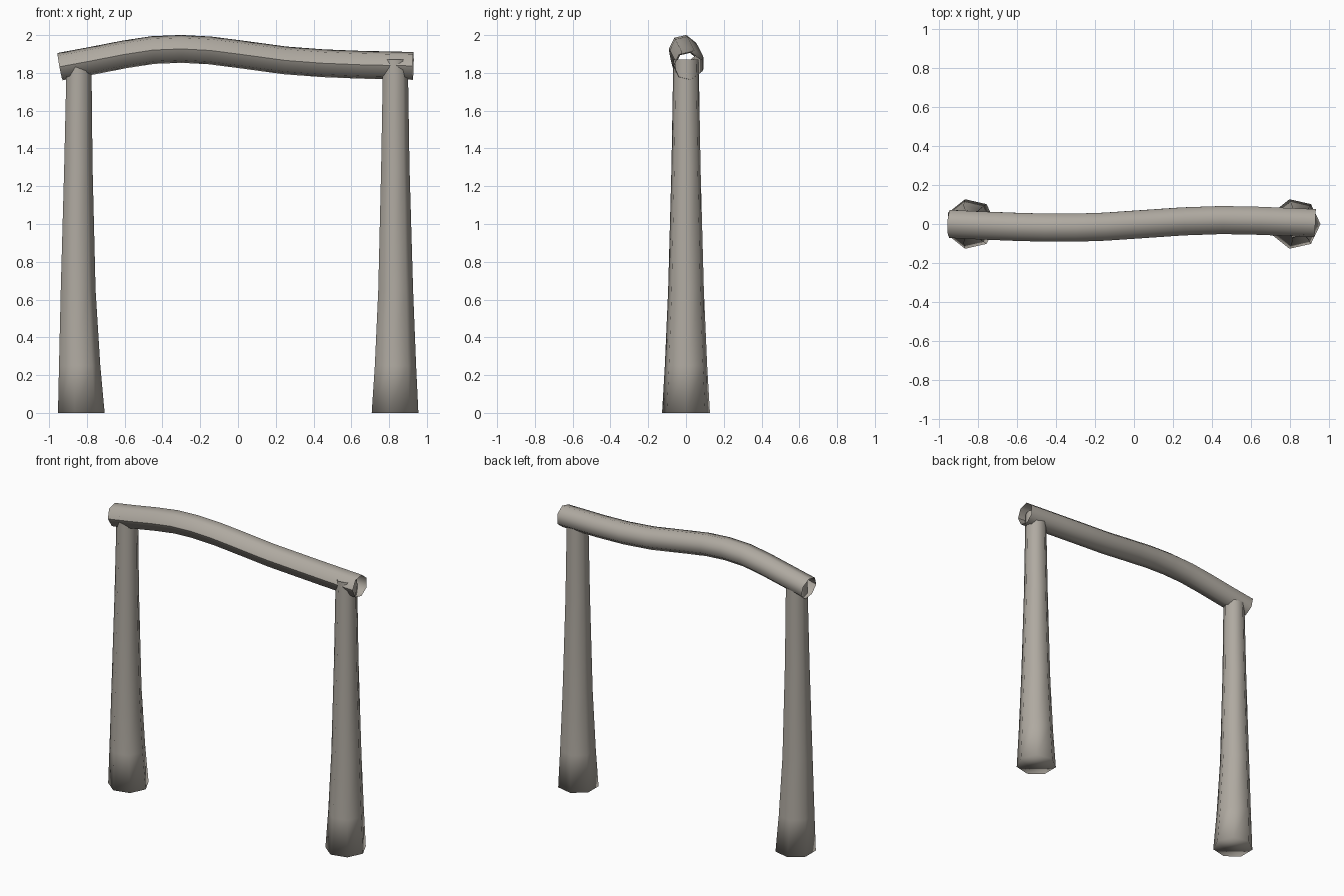
import bpy, bmesh, math
from mathutils import Vector

if "Cube" in bpy.data.objects:
    bpy.data.objects.remove(bpy.data.objects["Cube"])

SIDES = 7

# Weathered grey-brown wood
wood = bpy.data.materials.new("wood")
wood.diffuse_color = (0.43, 0.40, 0.355, 1)
wood.use_nodes = True
wood.node_tree.nodes["Principled BSDF"].inputs["Base Color"].default_value = wood.diffuse_color


def sweep(name, path, side, cap_start=False, sharp_seam=False):
    """Seven-sided tube through (centre, radius) stations; first corner faces `side`."""
    bm = bmesh.new()
    centres = [Vector(c) for c, r in path]
    rings = []
    for i, (c, r) in enumerate(path):
        tangent = (centres[min(i + 1, len(path) - 1)] - centres[max(i - 1, 0)]).normalized()
        u = Vector(side)
        u = (u - tangent * u.dot(tangent)).normalized()
        v = tangent.cross(u)
        rings.append([bm.verts.new(centres[i] + r * (math.cos(a) * u + math.sin(a) * v))
                      for a in (2 * math.pi * k / SIDES for k in range(SIDES))])
    for a, b in zip(rings, rings[1:]):
        for k in range(SIDES):
            n = (k + 1) % SIDES
            bm.faces.new((a[k], a[n], b[n], b[k]))
    if cap_start:
        bm.faces.new(rings[0][::-1])
    for f in bm.faces:
        f.smooth = True
    if sharp_seam:
        for a, b in zip(rings, rings[1:]):
            bm.edges.get((a[0], b[0])).smooth = False
    mesh = bpy.data.meshes.new(name)
    bm.to_mesh(mesh)
    bm.free()
    mesh.materials.append(wood)
    obj = bpy.data.objects.new(name, mesh)
    bpy.context.collection.objects.link(obj)
    return obj


# Flared posts, softly closed at the foot and let into the beam at the top
heights_radii = [(0, 0.13), (0.25, 0.115), (0.65, 0.097), (1.3, 0.079), (1.87, 0.069)]
for name, xs in (("left_post", (-0.836, -0.844, -0.851, -0.849, -0.845)),
                 ("right_post", (0.825, 0.828, 0.83, 0.829, 0.83))):
    post = sweep(name, [((x, 0, z), r) for x, (z, r) in zip(xs, heights_radii)],
                 (1, 0, 0), cap_start=True)
    # Level the rings so the foot sits flat on the ground
    for i, v in enumerate(post.data.vertices):
        v.co.z = heights_radii[i // SIDES][0]

# Wavy hollow log resting on the posts, with a hard edge along its front
beam = [(-0.942, 0.004, 1.833), (-0.78, -0.004, 1.863), (-0.6, -0.011, 1.898),
        (-0.45, -0.015, 1.921), (-0.3, -0.015, 1.927), (-0.15, -0.01, 1.919),
        (0.0, 0.0, 1.9), (0.25, 0.017, 1.866), (0.45, 0.024, 1.851),
        (0.65, 0.02, 1.843), (0.927, 0.008, 1.837)]
sweep("crossbeam", [(c, 0.0755) for c in beam], (0, -1, 0), sharp_seam=True)
